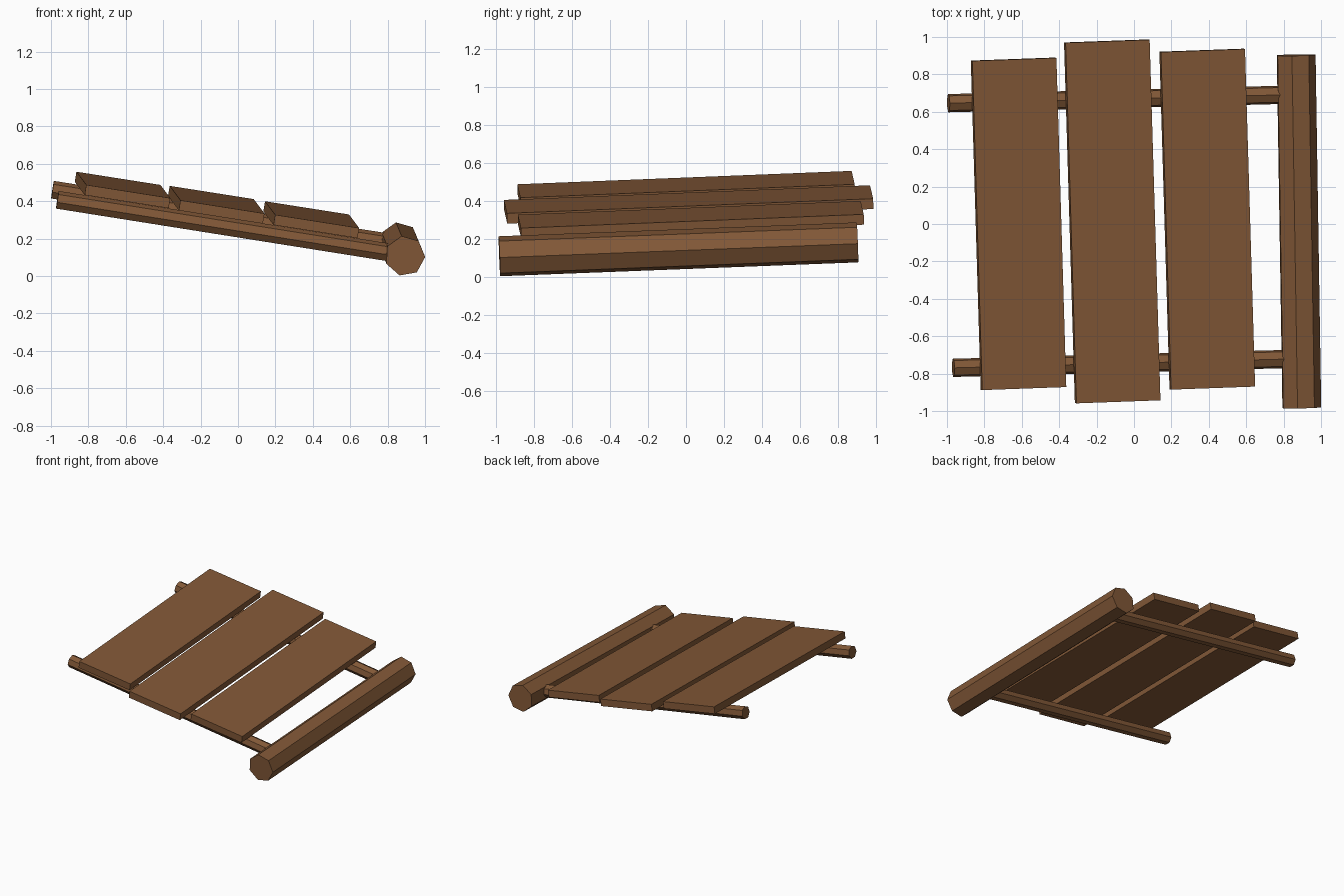
import bpy, bmesh, math
from mathutils import Vector, Matrix

cube = bpy.data.objects.get("Cube")
if cube:
    bpy.data.objects.remove(cube, do_unlink=True)

# One wood colour for every part
wood = bpy.data.materials.new("brown_wood")
wood.use_nodes = True
COLOUR = (0.223, 0.098, 0.038, 1)
wood.diffuse_color = COLOUR
wood.node_tree.nodes["Principled BSDF"].inputs["Base Color"].default_value = COLOUR


def add_object(name, bm):
    mesh = bpy.data.meshes.new(name)
    bm.to_mesh(mesh)
    bm.free()
    mesh.materials.append(wood)
    obj = bpy.data.objects.new(name, mesh)
    bpy.context.collection.objects.link(obj)
    return obj


def frame(x, y, z, origin):
    m = Matrix((x, y, z)).transposed().to_4x4()
    m.translation = origin
    return m


def log(name, start, end, radius, angle, sides=7):
    """Straight faceted log; angle turns the first corner about the axis."""
    start, end = Vector(start), Vector(end)
    axis = (end - start).normalized()
    up = (Vector((0, 0, 1)) - axis * axis.z).normalized()
    side = up.cross(axis)
    bm = bmesh.new()
    bmesh.ops.create_cone(bm, cap_ends=True, segments=sides, radius1=radius,
                          radius2=radius, depth=(end - start).length)
    # Put the first corner on local +x before placing the log
    first = max(bm.verts, key=lambda v: v.co.x).co
    turn = Matrix.Rotation(angle - math.atan2(first.y, first.x), 4, 'Z')
    bm.transform(frame(side, up, axis, (start + end) / 2) @ turn)
    return add_object(name, bm)


# Tilted frame shared by the planks
along = Vector((-0.03, 1, 0.04)).normalized()
across = Vector((1, 0.036, -0.157))
across = (across - along * across.dot(along)).normalized()
normal = across.cross(along)

WIDTH, THICK = 0.455, 0.055


def plank(name, top_centre, length):
    bm = bmesh.new()
    bmesh.ops.create_cube(bm, size=1)
    bm.transform(Matrix.Diagonal((WIDTH, length, THICK, 1)))
    bm.transform(frame(across, along, normal, Vector(top_centre) - normal * THICK / 2))
    return add_object(name, bm)


# Three planks of different lengths
plank("outer_plank", (-0.613, 0.0, 0.487), 1.762)
plank("middle_plank", (-0.112, 0.013, 0.408), 1.93)
plank("inner_plank", (0.396, 0.025, 0.328), 1.807)

# Thick beam along the low edge
log("edge_beam", (0.893, -0.982, 0.107), (0.863, 0.903, 0.18), 0.108,
    math.radians(80.1))

# Two thin rails carrying the planks
log("front_rail", (-0.966, -0.769, 0.405), (0.85, -0.721, 0.117), 0.05, math.pi / 2)
log("back_rail", (-0.992, 0.646, 0.459), (0.85, 0.692, 0.17), 0.05, math.pi / 2)
